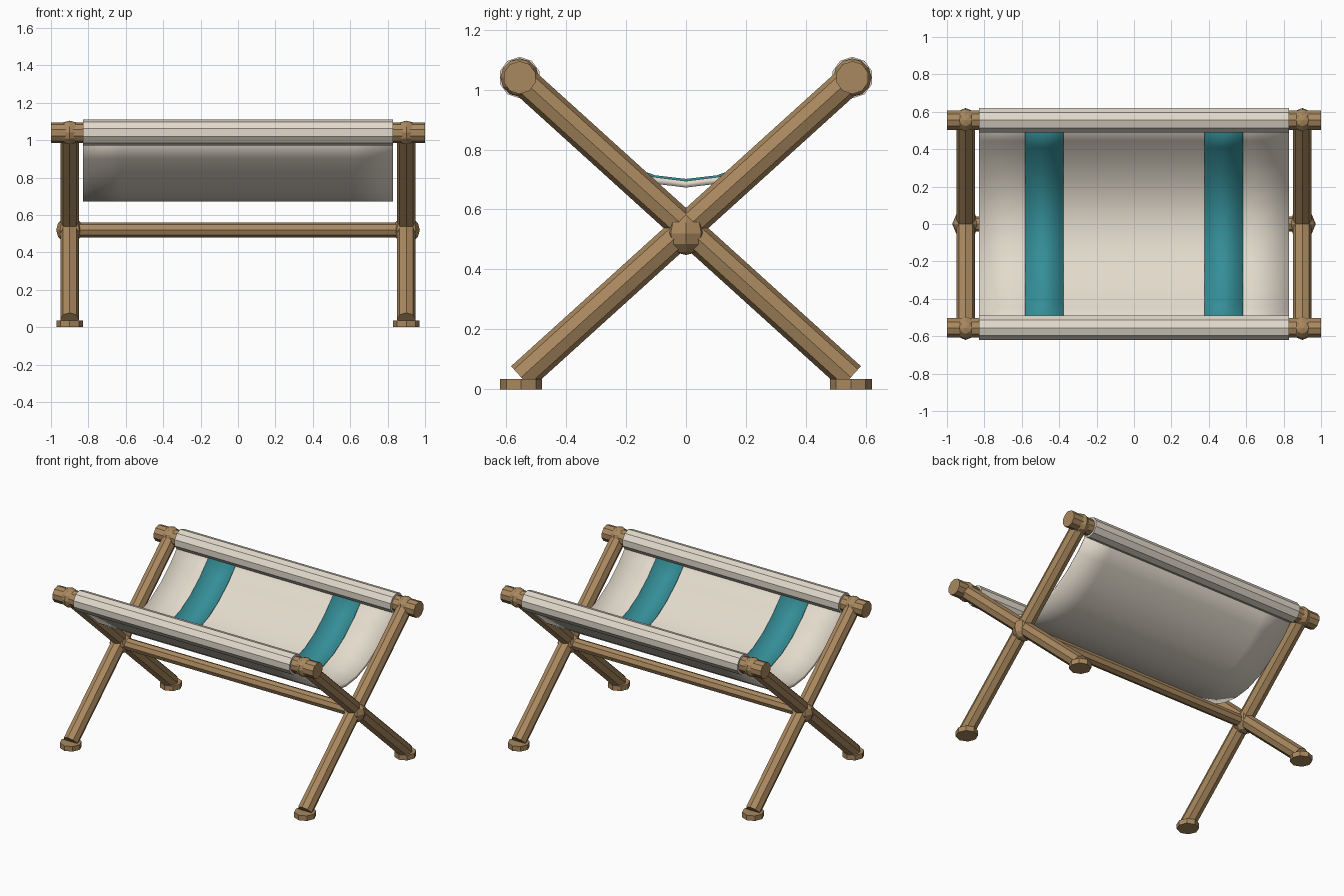
import bpy, bmesh, math
from mathutils import Vector

if "Cube" in bpy.data.objects:
    bpy.data.objects.remove(bpy.data.objects["Cube"])


def material(name, rgb):
    m = bpy.data.materials.new(name)
    m.diffuse_color = (*rgb, 1)
    m.use_nodes = True
    m.node_tree.nodes["Principled BSDF"].inputs["Base Color"].default_value = m.diffuse_color
    return m


WOOD = material("wood", (0.40, 0.25, 0.115))
CANVAS = material("cream canvas", (0.76, 0.70, 0.60))
TEAL = material("teal stripe", (0.035, 0.27, 0.31))


def finish(bm, name, mat, smooth=False):
    bmesh.ops.recalc_face_normals(bm, faces=bm.faces)
    me = bpy.data.meshes.new(name)
    bm.to_mesh(me)
    bm.free()
    for p in me.polygons:
        p.use_smooth = smooth
    me.materials.append(mat)
    ob = bpy.data.objects.new(name, me)
    bpy.context.collection.objects.link(ob)
    return ob


def rod(name, a, b, r, sides, mat, spin=0.0):
    """Faceted pole between two points."""
    a, b = Vector(a), Vector(b)
    d = b - a
    bm = bmesh.new()
    bmesh.ops.create_cone(bm, cap_ends=True, segments=sides, radius1=r, radius2=r, depth=d.length)
    ob = finish(bm, name, mat)
    ob.rotation_mode = 'QUATERNION'
    ob.rotation_quaternion = d.to_track_quat('Z', 'Y')
    ob.location = (a + b) / 2
    if spin:
        for v in ob.data.vertices:
            x, y = v.co.x, v.co.y
            v.co.x = x * math.cos(spin) - y * math.sin(spin)
            v.co.y = x * math.sin(spin) + y * math.cos(spin)
    return ob


def knob(name, loc, r):
    """Low-poly lump covering a joint."""
    bm = bmesh.new()
    bmesh.ops.create_uvsphere(bm, u_segments=8, v_segments=6, radius=r)
    finish(bm, name, WOOD).location = loc


RAIL_Y, RAIL_Z, SAG = 0.555, 1.04, 0.345


def sag_z(y):
    return RAIL_Z - SAG + SAG * (y / RAIL_Y) ** 2


def sling(name, x0, x1, nx, y_end, ny, lift, thick, mat):
    """Sagging sheet; lift raises its top, thick is its depth."""
    bm = bmesh.new()
    bmesh.ops.create_cube(bm, size=1)
    for axis, n in ((0, nx), (1, ny)):
        for i in range(1, n):
            co, no = Vector((0, 0, 0)), Vector((0, 0, 0))
            co[axis], no[axis] = i / n - 0.5, 1
            bmesh.ops.bisect_plane(bm, geom=bm.verts[:] + bm.edges[:] + bm.faces[:],
                                   plane_co=co, plane_no=no)
    for v in bm.verts:
        y = v.co.y * 2 * y_end
        slope = 2 * SAG * y / RAIL_Y ** 2
        n = Vector((0, -slope, 1)).normalized()
        off = lift if v.co.z > 0 else lift - thick
        v.co = Vector((x0 + (v.co.x + 0.5) * (x1 - x0), y, sag_z(y))) + n * off
    return finish(bm, name, mat, True)


# Crossed legs, feet and joints on each side
for sx, side in ((-1, "left"), (1, "right")):
    x = 0.9 * sx
    for sy, end in ((-1, "front"), (1, "back")):
        rod(f"{end}_{side}_leg", (x, 0.55 * sy, 0.04), (x, -RAIL_Y * sy, RAIL_Z), 0.05, 8, WOOD)
        rod(f"{end}_{side}_foot", (x, 0.55 * sy, 0), (x, 0.55 * sy, 0.035), 0.07, 8, WOOD)
        knob(f"{end}_{side}_rail_joint", (x, RAIL_Y * sy, RAIL_Z), 0.064)
    knob(f"{side}_pivot", (x, 0, 0.52), 0.072)

# Rails with canvas sleeves
for sy, end in ((-1, "front"), (1, "back")):
    y = RAIL_Y * sy
    rod(f"{end}_rail", (-1, y, RAIL_Z), (1, y, RAIL_Z), 0.055, 10, WOOD)
    rod(f"{end}_sleeve", (-0.83, y, RAIL_Z), (0.83, y, RAIL_Z), 0.069, 10, CANVAS)

# Centre stretcher
rod("stretcher", (-0.9, 0, 0.52), (0.9, 0, 0.52), 0.04, 8, WOOD)

# Hanging seat and its stripes
sling("seat", -0.83, 0.83, 8, RAIL_Y, 10, 0.0, 0.022, CANVAS)
for sx, side in ((-1, "left"), (1, "right")):
    sling(f"{side}_stripe", 0.48 * sx - 0.103, 0.48 * sx + 0.103, 1, 0.52, 10, 0.007, 0.009, TEAL)
